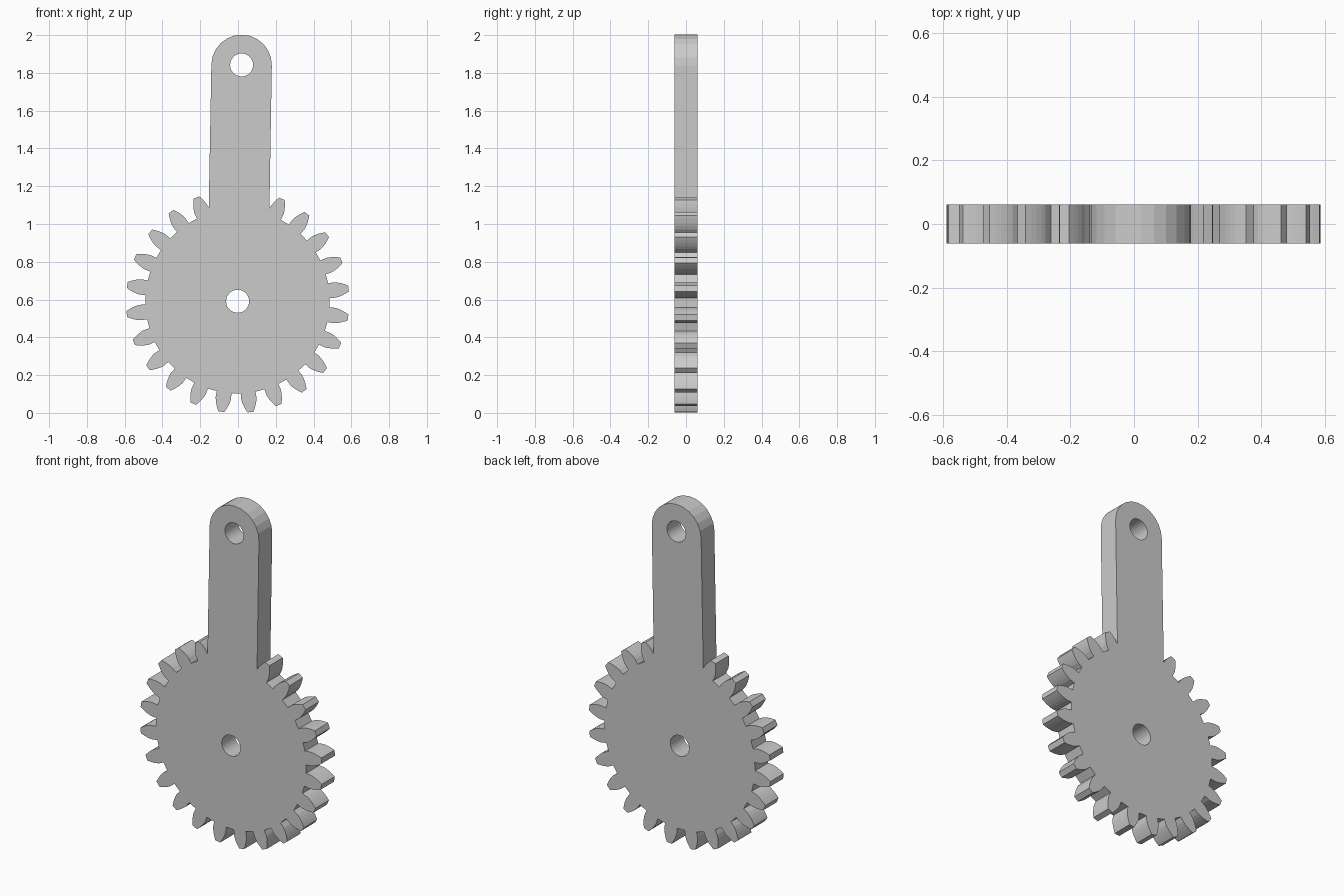
import bpy, bmesh
from math import sin, cos, acos, tan, radians, degrees, pi, atan2

if "Cube" in bpy.data.objects:
    bpy.data.objects.remove(bpy.data.objects["Cube"])

CX, CZ = -0.002, 0.591          # gear centre
HX, HZ = 0.019, 1.842           # arm hole centre
ARM, HOLE, HALF = 0.16, 0.061, 0.0615
PITCH, BASE = 0.545, 0.512      # gear radii
TEETH, FIRST = 24, 66.6         # 22 teeth remain beside the arm
RADII = [0.488, 0.52, 0.538, 0.556, 0.574, 0.591]


def inv(r):
    a = acos(min(1, BASE / r))
    return degrees(tan(a) - a)


def half_angle(r):
    return 90 / TEETH + inv(PITCH) - inv(r)


def polar(r, deg):
    return (CX + r * cos(radians(deg)), CZ + r * sin(radians(deg)))


def circle(x, z, r, n=28):
    return [(x + r * cos(2 * pi * i / n), z + r * sin(2 * pi * i / n)) for i in range(n)]


# gear teeth, clockwise from the right side of the arm round to its left side
outline = []
for k in range(22):
    mid = FIRST - 360 / TEETH * k
    rising = RADII[1:] if k == 0 else RADII
    falling = RADII[1:] if k == 21 else RADII
    outline += [polar(r, mid + half_angle(r)) for r in rising]
    outline += [polar(r, mid - half_angle(r)) for r in reversed(falling)]

# arm with rounded end
lean = atan2(HX - CX, HZ - CZ)
for i in range(13):
    a = pi - pi * i / 12 - lean
    outline.append((HX + ARM * cos(a), HZ + ARM * sin(a)))

# extruded flat profile with two holes
curve = bpy.data.curves.new("gear_lever", 'CURVE')
curve.dimensions = '2D'
curve.fill_mode = 'BOTH'
curve.extrude = HALF
for pts in (outline, circle(CX, CZ, HOLE), circle(HX, HZ, HOLE)):
    s = curve.splines.new('POLY')
    s.points.add(len(pts) - 1)
    for p, (x, z) in zip(s.points, pts):
        p.co = (x, z, 0, 1)
    s.use_cyclic_u = True
obj = bpy.data.objects.new("gear_lever", curve)
bpy.context.collection.objects.link(obj)
obj.rotation_euler = (pi / 2, 0, 0)
bpy.context.view_layer.objects.active = obj
obj.select_set(True)
bpy.ops.object.convert(target='MESH')

# weld caps to walls, keep flat faces
obj = bpy.context.object
bm = bmesh.new()
bm.from_mesh(obj.data)
bmesh.ops.remove_doubles(bm, verts=bm.verts, dist=1e-5)
bmesh.ops.recalc_face_normals(bm, faces=bm.faces)
for f in bm.faces:
    f.smooth = False
bm.to_mesh(obj.data)
bm.free()
